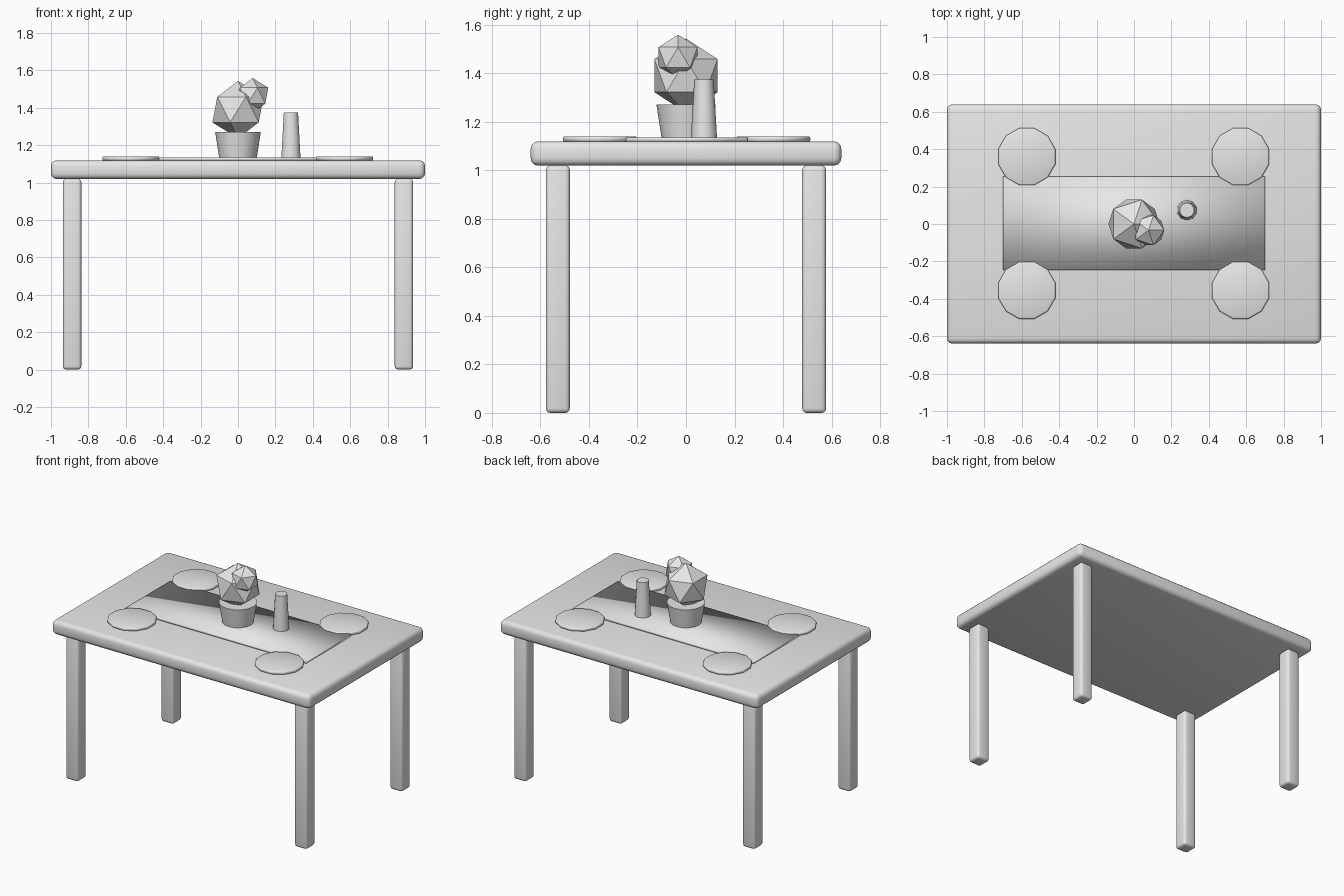
import bpy
from math import pi, radians

cube = bpy.data.objects.get("Cube")
if cube:
    bpy.data.objects.remove(cube, do_unlink=True)

# One neutral colour for everything
GREY = (0.8, 0.8, 0.8, 1)
grey = bpy.data.materials.new("light_grey")
grey.use_nodes = True
grey.diffuse_color = GREY
grey.node_tree.nodes["Principled BSDF"].inputs["Base Color"].default_value = GREY


def finish(name, bevel=0, segments=3):
    """Name the active object, colour it and round its edges."""
    ob = bpy.context.object
    ob.name = name
    ob.data.materials.append(grey)
    if bevel:
        mod = ob.modifiers.new("rounded_edges", "BEVEL")
        mod.width, mod.segments = bevel, segments
        mod.limit_method = "ANGLE"
        mod.angle_limit = radians(40)
        bpy.ops.object.modifier_apply(modifier=mod.name)
    return ob


def box(name, centre, size, bevel=0):
    bpy.ops.mesh.primitive_cube_add(size=1, location=centre)
    bpy.context.object.scale = size
    bpy.ops.object.transform_apply(location=False, rotation=False, scale=True)
    ob = finish(name, bevel)
    if bevel:
        bpy.ops.object.shade_smooth_by_angle(angle=radians(35))
    return ob


def cone(name, x, y, z0, z1, r0, r1, sides, bevel=0, turn=0):
    bpy.ops.mesh.primitive_cone_add(vertices=sides, radius1=r0, radius2=r1, depth=z1 - z0,
                                    location=(x, y, (z0 + z1) / 2), rotation=(0, 0, turn))
    return finish(name, bevel, 2)


# Table top and legs
box("table_top", (0, 0, 1.069), (2, 1.28, 0.1), 0.03)
for side, x in (("left", 0.887), ("right", -0.887)):
    for end, y in (("front", -0.528), ("back", 0.528)):
        box(f"{end}_{side}_leg", (x, y, 0.51), (0.098, 0.098, 1.02), 0.018)

# Table runner, softly shaded
box("table_runner", (0, 0.003, 1.126), (1.4, 0.5, 0.016))
bpy.ops.object.shade_smooth()

# Four plates
for side, x in (("left", 0.57), ("right", -0.573)):
    for end, y in (("front", -0.355), ("back", 0.36)):
        cone(f"{end}_{side}_plate", x, y, 1.117, 1.14, 0.158, 0.158, 12, 0.008, pi / 12)
        bpy.ops.object.shade_smooth_by_angle(angle=radians(50))

# Potted plant with two faceted clumps of leaves
cone("plant_pot", 0, 0, 1.13, 1.27, 0.1, 0.122, 16)
bpy.ops.object.shade_smooth_by_angle(angle=radians(50))
for name, centre, r in (("large_foliage", (0, 0, 1.39), 0.153),
                        ("small_foliage", (0.078, -0.033, 1.465), 0.094)):
    bpy.ops.mesh.primitive_ico_sphere_add(subdivisions=1, radius=r, location=centre)
    finish(name)

# Tapered vase
cone("vase", 0.283, 0.074, 1.13, 1.375, 0.054, 0.04, 10)
bpy.ops.object.shade_smooth_by_angle(angle=radians(50))
